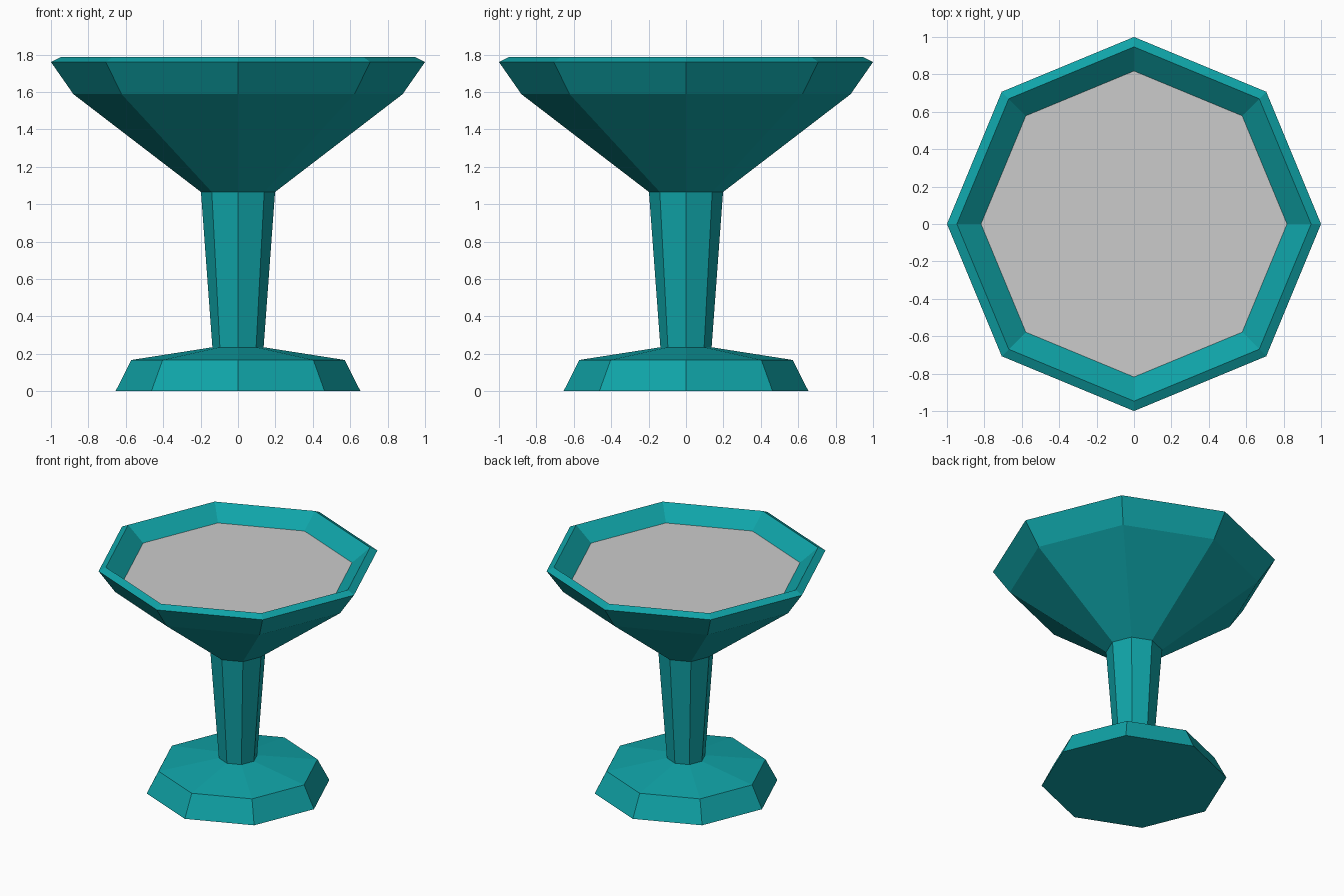
import bpy
import math

if "Cube" in bpy.data.objects:
    bpy.data.objects.remove(bpy.data.objects["Cube"])

SIDES = 8

teal = bpy.data.materials.new("teal")
teal.diffuse_color = (0.005, 0.37, 0.39, 1.0)
teal.use_nodes = True
teal.node_tree.nodes["Principled BSDF"].inputs["Base Color"].default_value = teal.diffuse_color


def ring_part(name, profile, material=None, cap_bottom=False, cap_top=False):
    """Turn a (radius, height) profile into an eight-sided flat-faced part."""
    verts = [(r * math.cos(math.tau * k / SIDES), r * math.sin(math.tau * k / SIDES), z)
             for r, z in profile for k in range(SIDES)]
    faces = []
    for i in range(len(profile) - 1):
        a, b = i * SIDES, (i + 1) * SIDES
        for k in range(SIDES):
            n = (k + 1) % SIDES
            faces.append((a + k, a + n, b + n, b + k))
    if cap_bottom:
        faces.append(tuple(reversed(range(SIDES))))
    if cap_top:
        start = (len(profile) - 1) * SIDES
        faces.append(tuple(range(start, start + SIDES)))
    mesh = bpy.data.meshes.new(name)
    mesh.from_pydata(verts, [], faces)
    if material:
        mesh.materials.append(material)
    obj = bpy.data.objects.new(name, mesh)
    bpy.context.collection.objects.link(obj)
    return obj


# Foot with closed underside
ring_part("foot", [(0.655, 0), (0.57, 0.167), (0.137, 0.235)], teal, cap_bottom=True)

# Tapered stem
ring_part("stem", [(0.137, 0.235), (0.198, 1.065)], teal)

# Bowl: outside, bevelled rim, then the inner wall down to the drink
ring_part("bowl", [(0.198, 1.065), (0.88, 1.588), (1.0, 1.76),
                   (0.947, 1.787), (0.818, 1.68)], teal)

# Grey drink surface
ring_part("drink", [(0.818, 1.68)], cap_top=True)
